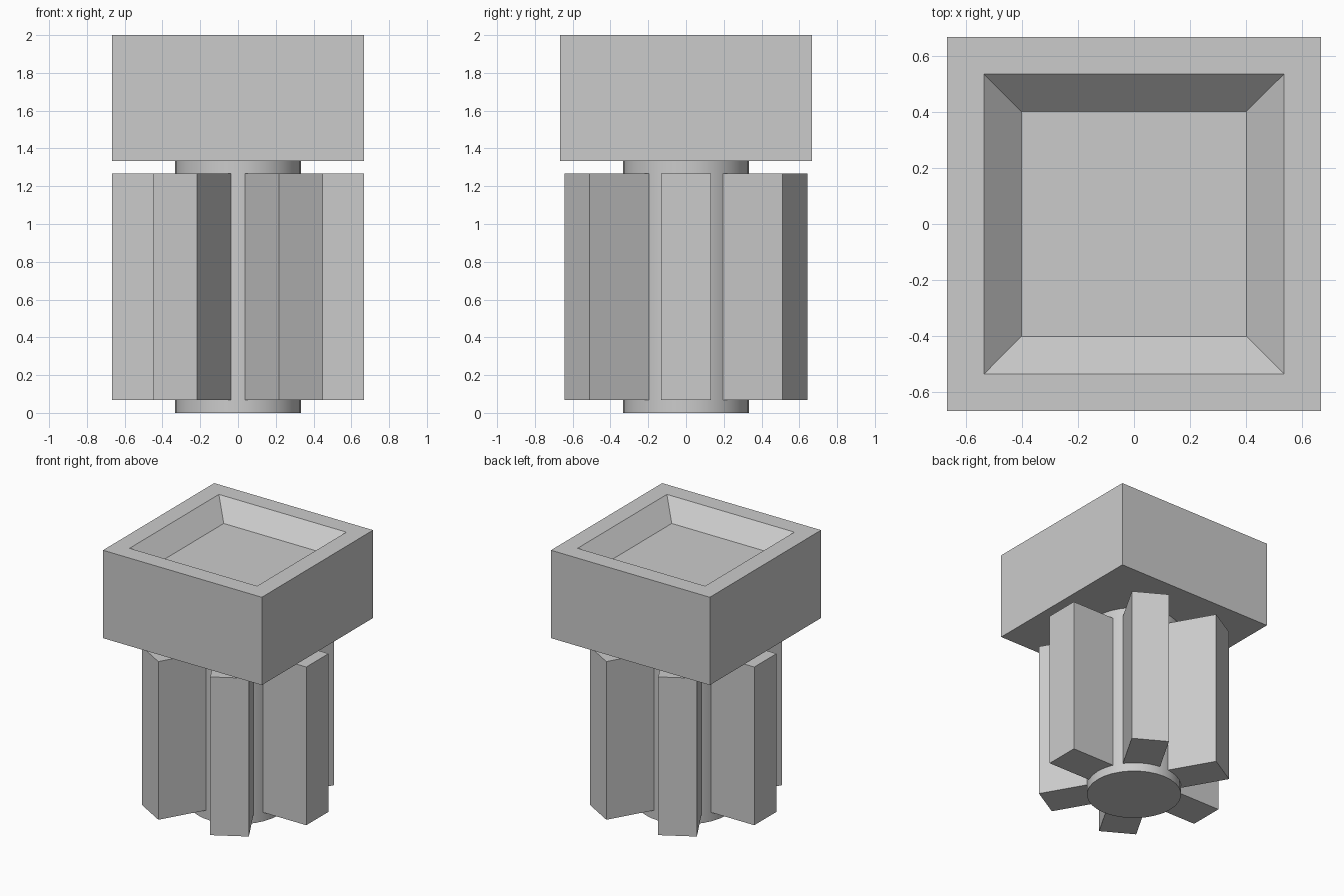
import bpy, bmesh, math
from mathutils import Matrix

if "Cube" in bpy.data.objects:
    bpy.data.objects.remove(bpy.data.objects["Cube"])

R = 2 / 3          # half width of head and outer radius of the ribs


def finish(bm, name):
    bmesh.ops.recalc_face_normals(bm, faces=bm.faces[:])
    mesh = bpy.data.meshes.new(name)
    bm.to_mesh(mesh)
    bm.free()
    obj = bpy.data.objects.new(name, mesh)
    bpy.context.collection.objects.link(obj)
    return obj


def box(name, lo, hi, turn=0.0):
    bm = bmesh.new()
    size = [b - a for a, b in zip(lo, hi)]
    mid = [(a + b) / 2 for a, b in zip(lo, hi)]
    bmesh.ops.create_cube(bm, size=1, matrix=Matrix.Rotation(turn, 4, 'Z')
                          @ Matrix.Translation(mid) @ Matrix.Diagonal((*size, 1)))
    return finish(bm, name)


# Square head with a sloped square recess, built as stacked square loops
bm = bmesh.new()
loops = [(R, 4 / 3), (R, 2), (0.535, 2), (0.4, 1.867)]
rings = [[bm.verts.new((sx * h, sy * h, z))
          for sx, sy in ((-1, -1), (1, -1), (1, 1), (-1, 1))] for h, z in loops]
for a, b in zip(rings, rings[1:]):
    for i in range(4):
        j = (i + 1) % 4
        bm.faces.new((a[i], a[j], b[j], b[i]))
bm.faces.new(rings[0][::-1])
bm.faces.new(rings[-1])
finish(bm, "head")

# Round shaft under the head
bpy.ops.mesh.primitive_cylinder_add(vertices=32, radius=1 / 3, depth=4 / 3,
                                    location=(0, 0, R))
shaft = bpy.context.object
shaft.name = "shaft"
bpy.ops.object.shade_smooth_by_angle(angle=math.radians(30))

# Six straight ribs around the shaft
for k in range(6):
    box(f"rib_{k + 1}", (0.25, -0.1333, 0.067), (R, 0.1333, 1.267), k * math.pi / 3)
